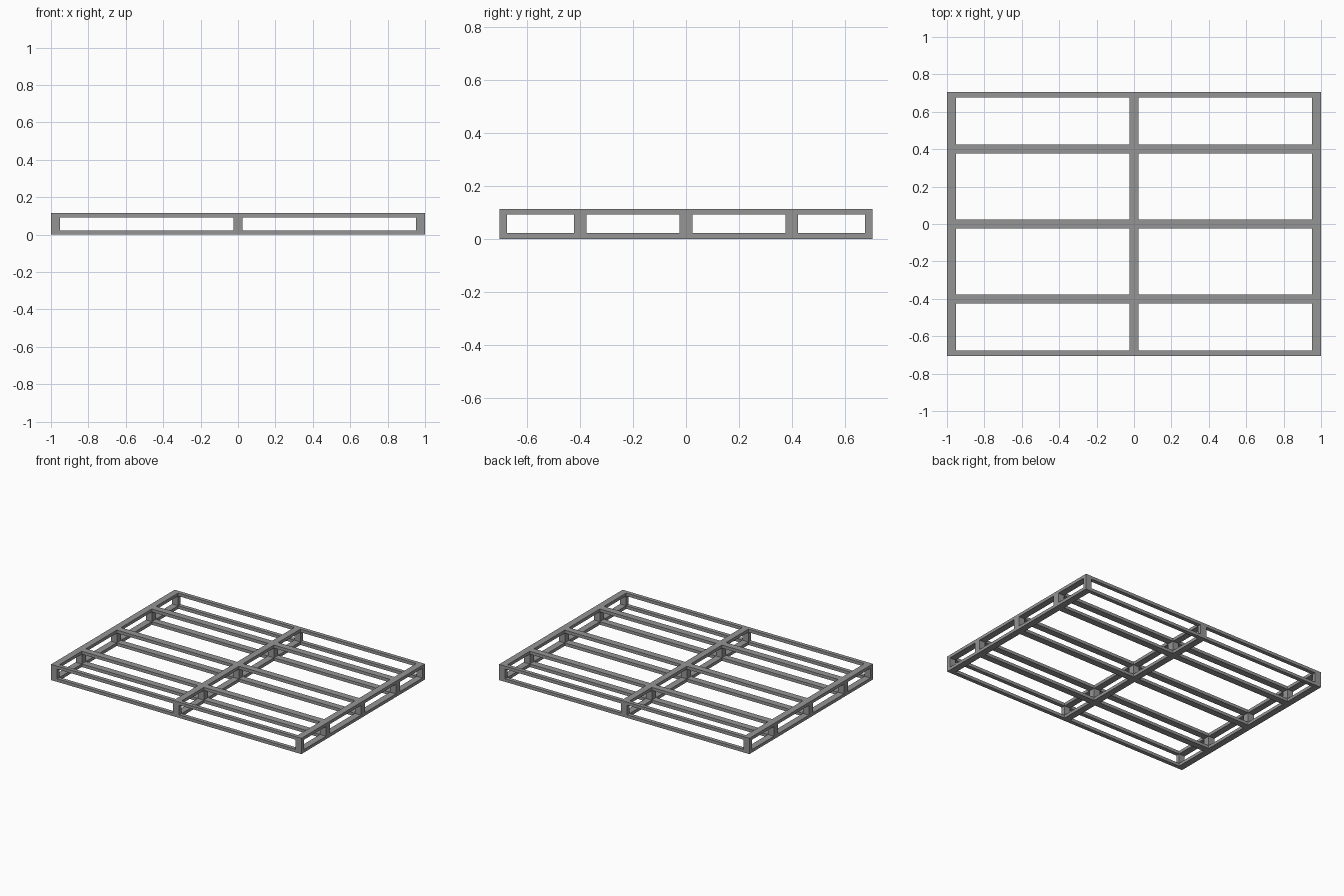
import bpy

if "Cube" in bpy.data.objects:
    bpy.data.objects.remove(bpy.data.objects["Cube"])

steel = bpy.data.materials.new("grey_steel")
steel.use_nodes = True
color = (0.3, 0.3, 0.3, 1)
steel.diffuse_color = color
steel.node_tree.nodes["Principled BSDF"].inputs["Base Color"].default_value = color

HALF_Y, HEIGHT, WIDE, EDGE, THICK = 0.705, 0.114, 0.048, 0.028, 0.022


def box(name, x, y, z):
    """Box spanning the given (low, high) pairs."""
    spans = (x, y, z)
    bpy.ops.mesh.primitive_cube_add(size=1, location=[(a + b) / 2 for a, b in spans])
    obj = bpy.context.object
    obj.name = name
    obj.scale = [b - a for a, b in spans]
    bpy.ops.object.transform_apply(location=False, rotation=False, scale=True)
    obj.data.materials.append(steel)


def around(center, width):
    return (center - width / 2, center + width / 2)


columns = {"right": around(-1 + WIDE / 2, WIDE),
           "middle": around(0, WIDE),
           "left": around(1 - WIDE / 2, WIDE)}
rows = {"front": (-HALF_Y, EDGE - HALF_Y),
        "front_inner": around(-0.4, WIDE),
        "center": around(0, WIDE),
        "back_inner": around(0.4, WIDE),
        "back": (HALF_Y - EDGE, HALF_Y)}
levels = {"lower": (0, THICK), "upper": (HEIGHT - THICK, HEIGHT)}

# Long rails and cross rails of the two stacked grids
for level, z in levels.items():
    for column, x in columns.items():
        box(f"{level}_{column}_rail", x, (-HALF_Y, HALF_Y), z)
    for row, y in rows.items():
        box(f"{level}_{row}_crossbar_right", (columns["right"][1], columns["middle"][0]), y, z)
        box(f"{level}_{row}_crossbar_left", (columns["middle"][1], columns["left"][0]), y, z)

# Posts joining the grids at every crossing
for column, x in columns.items():
    for row, y in rows.items():
        box(f"{row}_{column}_post", x, y, (THICK, HEIGHT - THICK))
